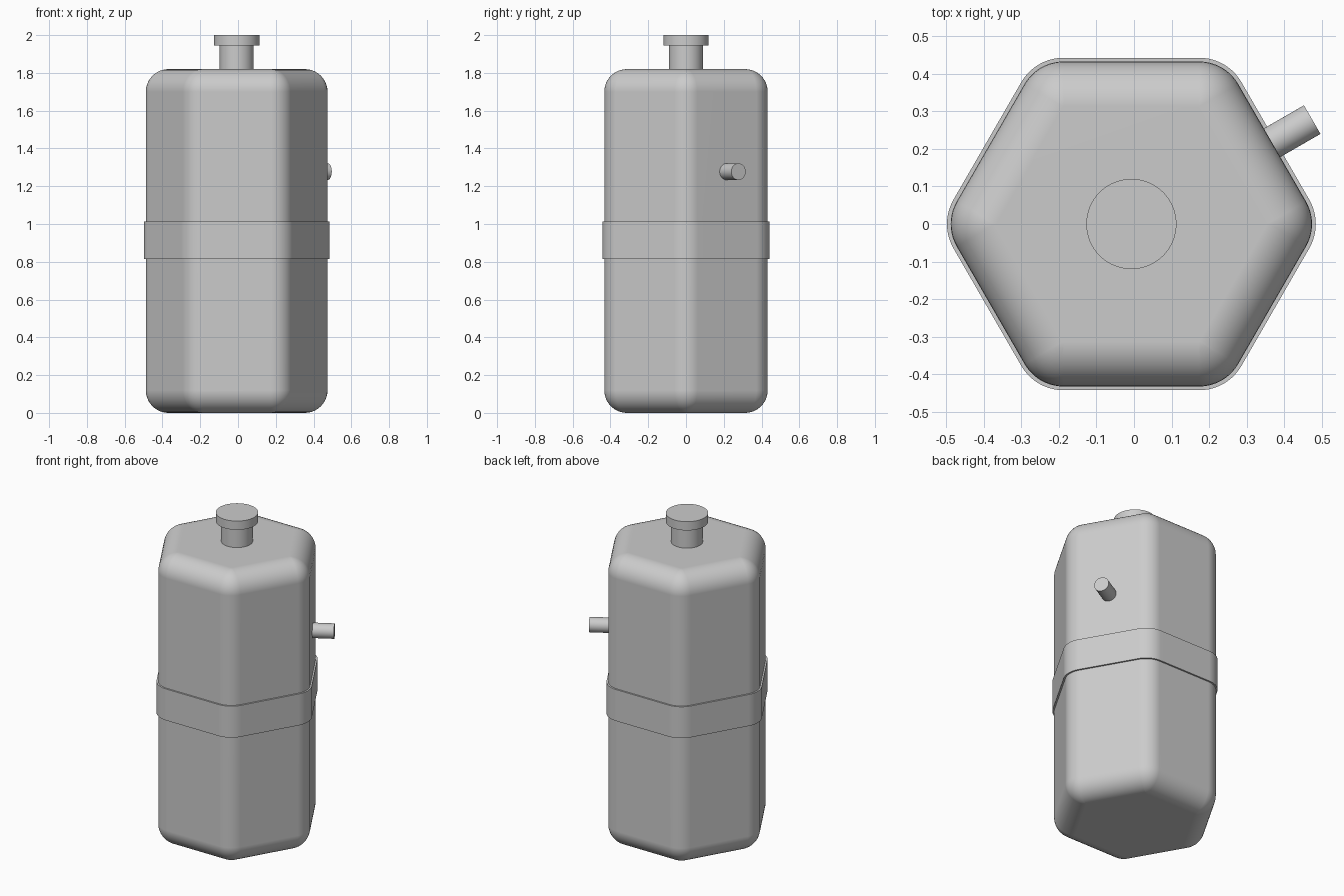
import bpy
import bmesh
from math import cos, sin, pi, radians
from mathutils import Vector, Matrix

cube = bpy.data.objects.get("Cube")
if cube:
    bpy.data.objects.remove(cube)

CENTRE_X = -0.007
CORE = 0.361      # corner distance of the sharp inner hexagon
FILLET = 0.12     # radius swept around that hexagon
STEPS = 10

grey = bpy.data.materials.new("plain grey")
grey.use_nodes = True
grey.diffuse_color = (0.6, 0.6, 0.6, 1)
grey.node_tree.nodes["Principled BSDF"].inputs["Base Color"].default_value = grey.diffuse_color


def finish(bm, name):
    bmesh.ops.recalc_face_normals(bm, faces=bm.faces[:])
    mesh = bpy.data.meshes.new(name)
    bm.to_mesh(mesh)
    bm.free()
    mesh.materials.append(grey)
    obj = bpy.data.objects.new(name, mesh)
    bpy.context.collection.objects.link(obj)
    bpy.ops.object.select_all(action='DESELECT')
    obj.select_set(True)
    bpy.context.view_layer.objects.active = obj
    bpy.ops.object.shade_smooth_by_angle(angle=radians(35))
    weighted = obj.modifiers.new("even shading", 'WEIGHTED_NORMAL')
    weighted.keep_sharp = True
    return obj


def hex_ring(bm, radius, z):
    """Hexagon with corners rounded to the given radius."""
    ring = []
    for corner in range(6):
        a = corner * pi / 3
        for i in range(STEPS + 1):
            t = a + (i / STEPS - 0.5) * pi / 3
            ring.append(bm.verts.new((CENTRE_X + CORE * cos(a) + radius * cos(t),
                                      CORE * sin(a) + radius * sin(t), z)))
    return ring


def hex_loft(name, profile, caps):
    bm = bmesh.new()
    rings = [hex_ring(bm, r, z) for r, z in profile]
    for low, high in zip(rings, rings[1:]):
        for i in range(len(low)):
            j = (i + 1) % len(low)
            bm.faces.new((low[i], low[j], high[j], high[i]))
    if caps:
        bm.faces.new(rings[0])
        bm.faces.new(rings[-1])
    bmesh.ops.remove_doubles(bm, verts=bm.verts[:], dist=0.0001)
    return finish(bm, name)


def cylinder(name, radius, start, end):
    start, end = Vector(start), Vector(end)
    axis = end - start
    bm = bmesh.new()
    turn = Vector((0, 0, 1)).rotation_difference(axis).to_matrix().to_4x4()
    bmesh.ops.create_cone(bm, cap_ends=True, segments=64, radius1=radius, radius2=radius,
                          depth=axis.length,
                          matrix=Matrix.Translation((start + end) / 2) @ turn)
    return finish(bm, name)


# Body: hexagonal bottle with all edges rounded
TOP = 1.82
arc = [i / STEPS * pi / 2 for i in range(STEPS + 1)]
bottom = [(FILLET * sin(t), FILLET * (1 - cos(t))) for t in arc]
hex_loft("body", bottom + [(r, TOP - z) for r, z in reversed(bottom)], True)

# Band wrapped around the middle
hex_loft("band", [(0.11, 0.815), (0.13, 0.815), (0.13, 1.012), (0.11, 1.012)], False)

# Neck and cap
cylinder("neck", 0.09, (CENTRE_X, 0, TOP - 0.02), (CENTRE_X, 0, 1.945))
cylinder("cap", 0.12, (CENTRE_X, 0, 1.945), (CENTRE_X, 0, 2.0))

# Side spout pointing out of the back left face
out = Vector((cos(pi / 6), sin(pi / 6), 0))
base = Vector((CENTRE_X, 0, 1.277))
cylinder("spout", 0.044, base + out * 0.40, base + out * 0.556)
